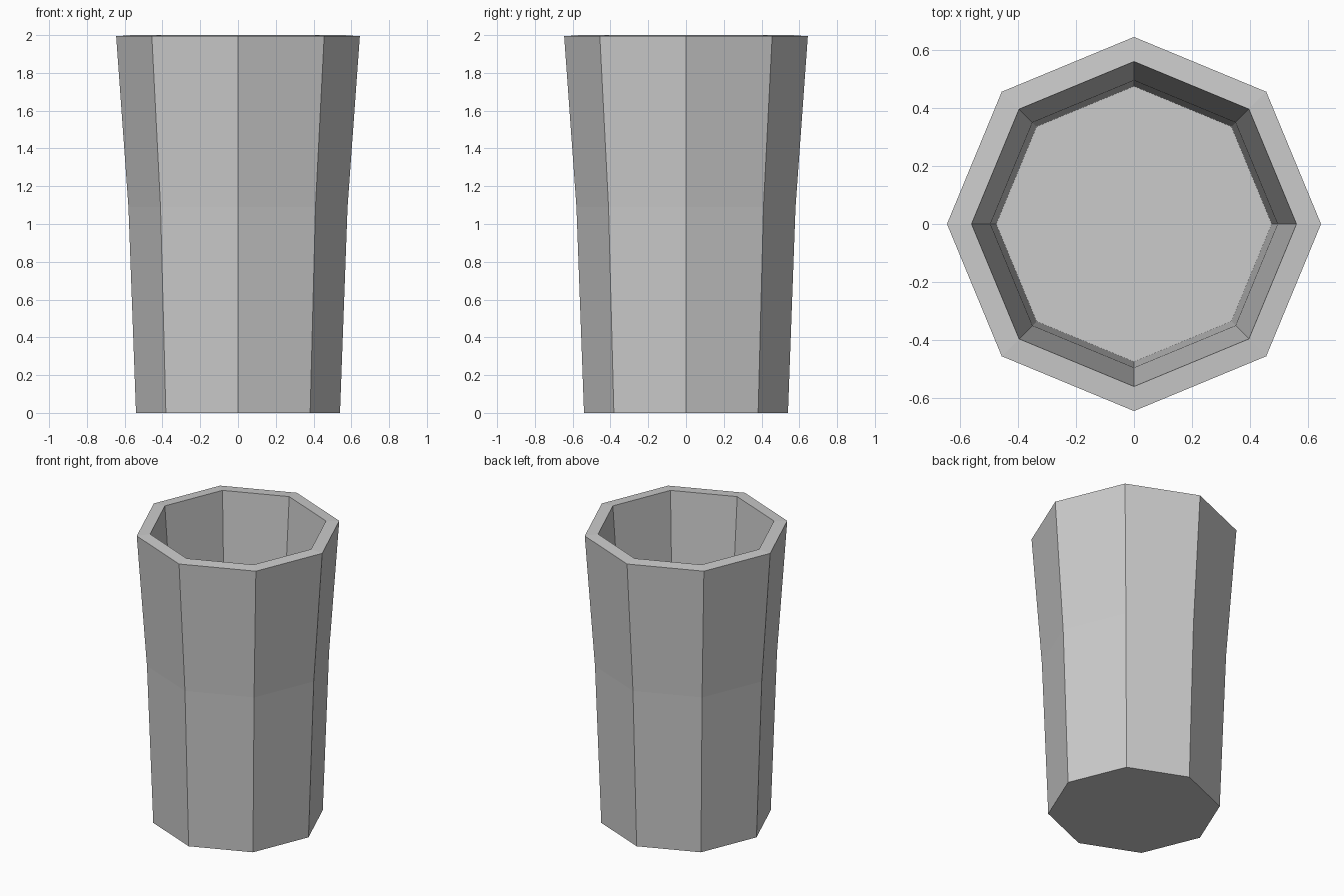
import bpy
import bmesh
import math

# Remove the default cube
cube = bpy.data.objects.get("Cube")
if cube:
    bpy.data.objects.remove(cube, do_unlink=True)

SIDES = 8
# Outer wall profile: (radius, height)
PROFILE = [(0.54, 0.0), (0.58, 1.09), (0.645, 1.994)]


def make_material(name, value):
    mat = bpy.data.materials.new(name)
    mat.use_nodes = True
    colour = (value, value, value, 1.0)
    mat.diffuse_color = colour
    mat.node_tree.nodes["Principled BSDF"].inputs["Base Color"].default_value = colour
    return mat


# Outer shell: octagonal rings joined into walls, closed by a base
bm = bmesh.new()
rings = []
for radius, height in PROFILE:
    rings.append([
        bm.verts.new((radius * math.cos(math.tau * i / SIDES),
                      radius * math.sin(math.tau * i / SIDES), height))
        for i in range(SIDES)
    ])
for low, high in zip(rings, rings[1:]):
    for i in range(SIDES):
        j = (i + 1) % SIDES
        bm.faces.new((low[i], low[j], high[j], high[i]))
bm.faces.new(rings[0][::-1])

mesh = bpy.data.meshes.new("tumbler")
bm.to_mesh(mesh)
bm.free()
mesh.materials.append(make_material("light grey", 0.6))

tumbler = bpy.data.objects.new("tumbler", mesh)
bpy.context.collection.objects.link(tumbler)

# Wall thickness, grown inwards to form the rim, inner wall and floor
wall = tumbler.modifiers.new("wall_thickness", 'SOLIDIFY')
wall.thickness = 0.085
wall.offset = -1.0
wall.use_even_offset = False
